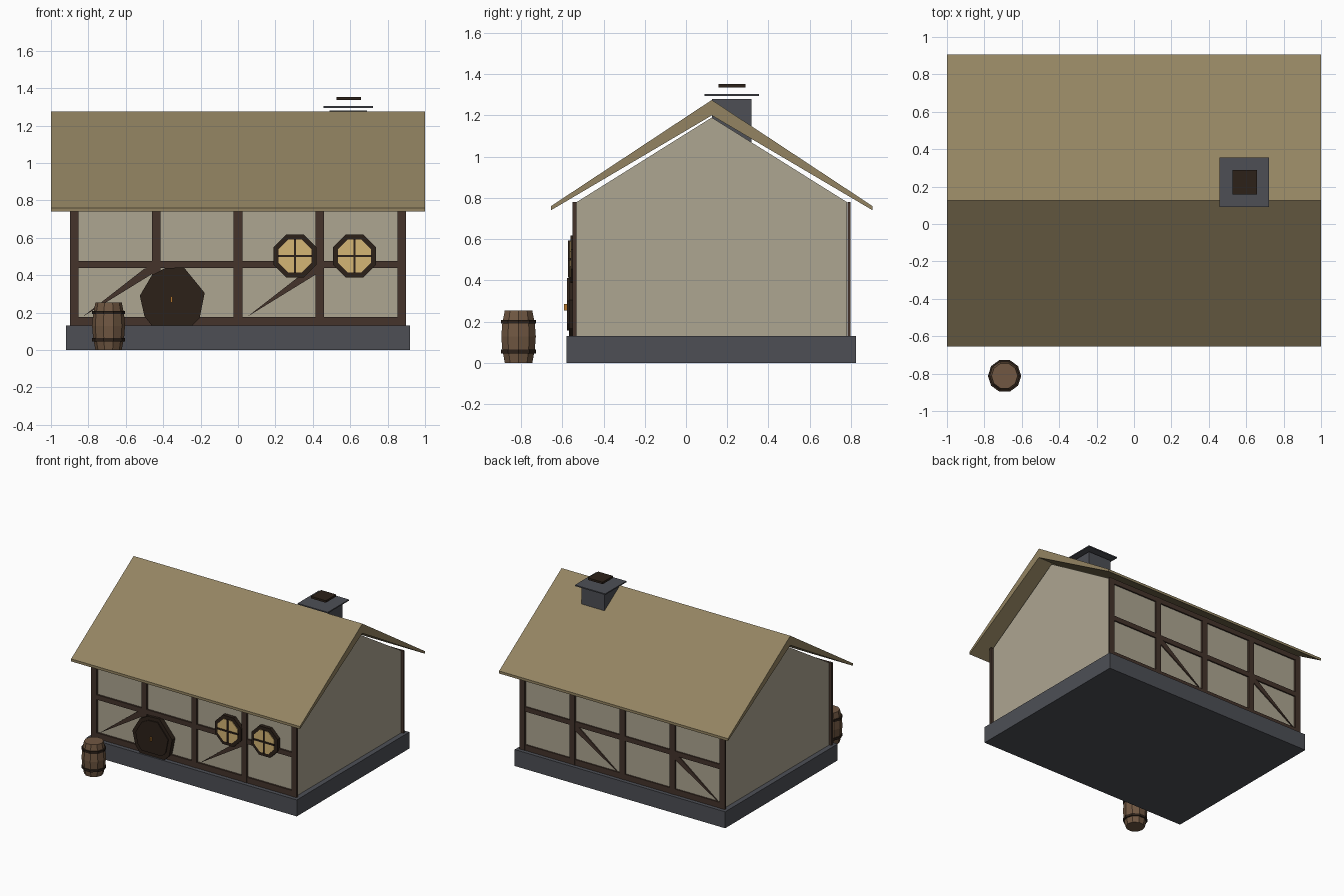
import bpy, bmesh, math
from mathutils import Vector

if "Cube" in bpy.data.objects:
    bpy.data.objects.remove(bpy.data.objects["Cube"])


def material(name, r, g, b):
    m = bpy.data.materials.new(name)
    m.diffuse_color = tuple((c / 255) ** 2.2 for c in (r, g, b)) + (1,)
    m.use_nodes = True
    m.node_tree.nodes["Principled BSDF"].inputs["Base Color"].default_value = m.diffuse_color
    return m


STONE = material("stone", 78, 80, 86)
PLASTER = material("plaster", 172, 164, 144)
THATCH = material("thatch", 146, 131, 98)
TIMBER = material("timber", 70, 55, 47)
DARK = material("dark_wood", 48, 38, 31)
GLOW = material("window_glow", 212, 180, 116)
BARREL = material("barrel_wood", 112, 88, 68)
BRASS = material("brass", 180, 120, 50)


def finish(name, bm, mat):
    bmesh.ops.recalc_face_normals(bm, faces=bm.faces)
    me = bpy.data.meshes.new(name)
    bm.to_mesh(me)
    bm.free()
    me.materials.append(mat)
    ob = bpy.data.objects.new(name, me)
    bpy.context.collection.objects.link(ob)
    return ob


def prism(name, pts, axis, a, b, mat):
    """Extrude a 2D outline along x (points are y,z) or along y (points are x,z)."""
    bm = bmesh.new()
    place = (lambda p, t: (t, p[0], p[1])) if axis == "x" else (lambda p, t: (p[0], t, p[1]))
    f = bm.faces.new([bm.verts.new(place(p, a)) for p in pts])
    ext = bmesh.ops.extrude_face_region(bm, geom=[f])["geom"]
    step = Vector((b - a, 0, 0)) if axis == "x" else Vector((0, b - a, 0))
    bmesh.ops.translate(bm, vec=step, verts=[v for v in ext if isinstance(v, bmesh.types.BMVert)])
    return finish(name, bm, mat)


def box(name, x0, x1, y0, y1, z0, z1, mat):
    return prism(name, [(x0, z0), (x1, z0), (x1, z1), (x0, z1)], "y", y0, y1, mat)


def ngon(cx, cz, r, n, turn=0.0):
    return [(cx + r * math.cos(math.tau * i / n + turn),
             cz + r * math.sin(math.tau * i / n + turn)) for i in range(n)]


def lathe(name, x, y, profile, n, mat, closed=False):
    """Stack rings of (radius, z) around a vertical axis."""
    bm = bmesh.new()
    rings = [[bm.verts.new((px, py, z)) for px, py in ngon(x, y, r, n)] for r, z in profile]
    pairs = list(zip(rings, rings[1:]))
    if closed:
        pairs.append((rings[-1], rings[0]))
    else:
        bm.faces.new(rings[0])
        bm.faces.new(rings[-1])
    for lo, hi in pairs:
        for i in range(n):
            j = (i + 1) % n
            bm.faces.new((lo[i], lo[j], hi[j], hi[i]))
    return finish(name, bm, mat)


# Stone plinth, plaster walls and gables
MID = 0.125
box("plinth", -0.92, 0.92, -0.58, 0.825, 0, 0.13, STONE)
box("walls", -0.88, 0.88, -0.53, 0.78, 0.13, 0.78, PLASTER)
for side, x in (("left", -0.88), ("right", 0.84)):
    prism(side + "_gable", [(-0.53, 0.78), (0.78, 0.78), (MID, 1.19)], "x", x, x + 0.04, PLASTER)

# Roof slopes, thicker at the ridge
for side, s in (("front", -1), ("back", 1)):
    prism(side + "_roof", [(MID + s * 0.78, 0.74), (MID + s * 0.78, 0.76),
                           (MID, 1.275), (MID, 1.2)], "x", -1, 1, THATCH)

# Chimney with two loose cap plates
box("chimney", 0.49, 0.69, 0.125, 0.318, 1.05, 1.279, STONE)
box("chimney_cap", 0.458, 0.722, 0.09, 0.355, 1.295, 1.304, STONE)
box("chimney_cap_top", 0.527, 0.657, 0.158, 0.288, 1.336, 1.352, DARK)

# Timber frame on front and back
for side, y0, y1 in (("front", -0.55, -0.532), ("back", 0.782, 0.797)):
    for i in range(5):
        x = -0.875 + i * 0.4375
        box(f"{side}_post_{i}", x - 0.023, x + 0.023, y0, y1, 0.13, 0.78, TIMBER)
    for name, z0, z1 in (("sill", 0.13, 0.175), ("rail", 0.437, 0.475), ("top_plate", 0.74, 0.78)):
        box(f"{side}_{name}", -0.895, 0.895, y0 + 0.002, y1 - 0.002, z0, z1, TIMBER)
    for i, x in enumerate((-0.83, 0.05)):
        prism(f"{side}_brace_{i}", [(x, 0.178), (x + 0.385, 0.415), (x + 0.385, 0.445), (x + 0.33, 0.435)],
              "y", y0 + 0.003, y1 - 0.003, TIMBER)

# Round door, cut flat at the sill
outline = [(-0.525, 0.29), (-0.46, 0.40), (-0.39, 0.437), (-0.29, 0.442), (-0.178, 0.305),
           (-0.205, 0.17), (-0.245, 0.13), (-0.46, 0.13), (-0.5, 0.18)]
prism("door_frame", outline, "y", -0.568, -0.53, DARK)
inner = [(-0.35 + (x + 0.35) * 0.82, 0.28 + (z - 0.28) * 0.82) for x, z in outline]
prism("door_panel", inner, "y", -0.576, -0.53, DARK)
box("door_knob", -0.361, -0.349, -0.592, -0.57, 0.255, 0.285, BRASS)

# Round windows with glowing panes and cross bars
for i, cx in enumerate((0.305, 0.623)):
    cz = 0.503
    prism(f"window_frame_{i}", ngon(cx, cz, 0.124, 8, math.pi / 8), "y", -0.56, -0.53, DARK)
    prism(f"window_pane_{i}", ngon(cx, cz, 0.095, 8, math.pi / 8), "y", -0.565, -0.53, GLOW)
    box(f"window_bar_upright_{i}", cx - 0.006, cx + 0.006, -0.572, -0.555, cz - 0.09, cz + 0.09, DARK)
    box(f"window_bar_level_{i}", cx - 0.09, cx + 0.09, -0.572, -0.555, cz - 0.006, cz + 0.006, DARK)

# Barrel with hoops
BX, BY = -0.692, -0.812
lathe("barrel", BX, BY, [(0.07, 0), (0.083, 0.065), (0.088, 0.128), (0.083, 0.19), (0.07, 0.255)], 10, BARREL)
for i, (z, r) in enumerate(((0.055, 0.085), (0.2, 0.085))):
    lathe(f"barrel_hoop_{i}", BX, BY, [(r - 0.012, z - 0.009), (r + 0.004, z - 0.009),
                                      (r + 0.004, z + 0.009), (r - 0.012, z + 0.009)], 10, DARK, True)
